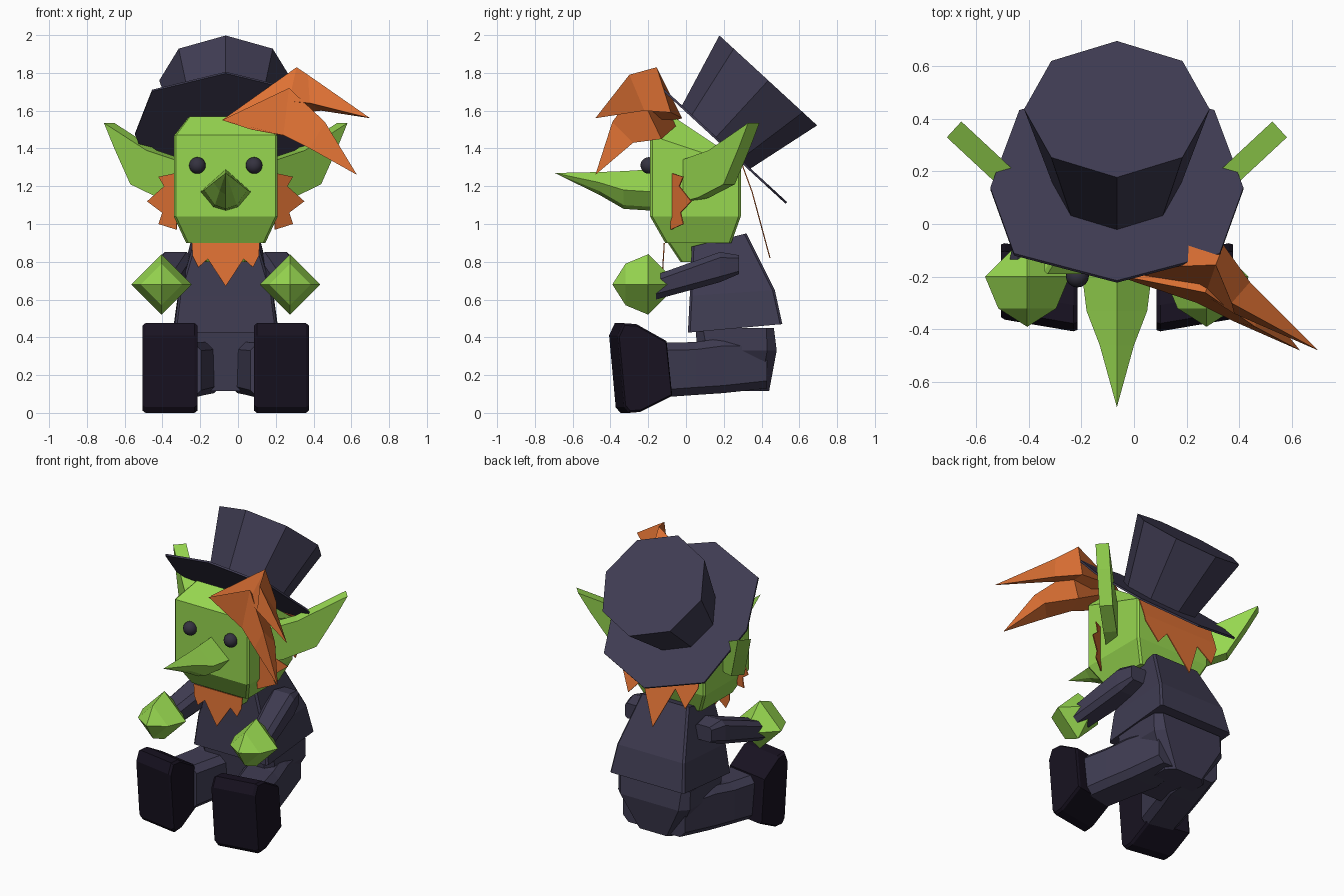
import bpy, bmesh, math
from mathutils import Vector

if "Cube" in bpy.data.objects:
    bpy.data.objects.remove(bpy.data.objects["Cube"])

CX = -0.065  # symmetry plane of the figure


def material(name, rgb):
    m = bpy.data.materials.new(name)
    m.diffuse_color = (*rgb, 1)
    m.use_nodes = True
    m.node_tree.nodes["Principled BSDF"].inputs["Base Color"].default_value = m.diffuse_color
    return m


GREEN = material("green skin", (0.31, 0.68, 0.08))
ORANGE = material("orange hair", (0.75, 0.17, 0.035))
CLOTH = material("dark cloth", (0.05, 0.045, 0.085))
BOOT = material("boot leather", (0.009, 0.006, 0.015))
EYE = material("eye", (0.035, 0.032, 0.05))


def build(name, verts, faces, mat, mirror=False, thick=0):
    bm = bmesh.new()
    vs = [bm.verts.new(v) for v in verts]
    for f in faces:
        bm.faces.new([vs[i] for i in f])
    bmesh.ops.remove_doubles(bm, verts=bm.verts, dist=0.0005)
    bmesh.ops.recalc_face_normals(bm, faces=bm.faces)
    me = bpy.data.meshes.new(name)
    bm.to_mesh(me)
    bm.free()
    me.materials.append(mat)
    ob = bpy.data.objects.new(name, me)
    ob.location.x = CX
    bpy.context.collection.objects.link(ob)
    if thick:
        s = ob.modifiers.new("thickness", "SOLIDIFY")
        s.thickness, s.offset = thick, 0
    if mirror:
        ob.modifiers.new("mirror", "MIRROR").use_mirror_merge = False
    return ob


def loft(name, rings, mat, mirror=False):
    n, k = len(rings[0]), len(rings)
    verts = [p for r in rings for p in r]
    faces = [(a * n + i, a * n + (i + 1) % n, (a + 1) * n + (i + 1) % n, (a + 1) * n + i)
             for a in range(k - 1) for i in range(n)]
    for a in (0, k - 1):
        if len({tuple(p) for p in rings[a]}) > 1:
            faces.append(tuple(range(a * n, a * n + n)))
    return build(name, verts, faces, mat, mirror)


def chamfer(hx, hy, c):
    """Rectangle outline with cut corners."""
    a, b = hx - c, hy - c
    return [(a, -hy), (hx, -b), (hx, b), (a, hy), (-a, hy), (-hx, b), (-hx, -b), (-a, -hy)]


def level(z, hx, y0, y1, c=0.012, tilt=0):
    """Horizontal ring; tilt raises its back."""
    h = (y1 - y0) / 2
    return [(x, (y0 + y1) / 2 + y, z + tilt * (y + h) / (2 * h)) for x, y in chamfer(hx, h, c)]


def upright(y, cx, cz, hx, hz, c=0.03):
    """Ring facing along y."""
    return [(cx + x, y, cz + z) for x, z in chamfer(hx, hz, c)]


# head (top slopes down under the hat) and neck
loft("head", [level(0.90, 0.21, -0.11, 0.24), level(1.04, 0.275, -0.19, 0.29),
              level(1.47, 0.275, -0.19, 0.29, tilt=-0.16),
              level(1.57, 0.20, -0.07, 0.20, tilt=-0.18)], GREEN)
loft("neck", [level(0.80, 0.11, -0.03, 0.15), level(0.92, 0.17, -0.11, 0.2)], GREEN)

# eyes
bm = bmesh.new()
bmesh.ops.create_uvsphere(bm, u_segments=16, v_segments=10, radius=0.044)
for v in bm.verts:
    v.co += Vector((0.15, -0.197, 1.31))
me = bpy.data.meshes.new("eyes")
bm.to_mesh(me)
bm.free()
me.materials.append(EYE)
me.shade_smooth()
eyes = bpy.data.objects.new("eyes", me)
eyes.location.x = CX
bpy.context.collection.objects.link(eyes)
eyes.modifiers.new("mirror", "MIRROR")


# long nose, six sided, drooping underside
def nose_ring(y, top, mid, low, w):
    return [(0, y, top), (w, y, mid), (w * .5, y, low + .02), (0, y, low),
            (-w * .5, y, low + .02), (-w, y, mid)]


loft("nose", [nose_ring(-0.17, 1.29, 1.17, 1.07, 0.135), nose_ring(-0.33, 1.28, 1.18, 1.08, 0.115),
              nose_ring(-0.46, 1.275, 1.22, 1.155, 0.065), [(0, -0.695, 1.27)] * 6], GREEN)

# ears: slabs swept outward and back
ear = [(-.03, 1.33), (0.15, 1.39), (0.375, 1.535), (0.32, 1.40), (0.235, 1.21), (0.09, 1.14), (-.03, 1.11)]
loft("ears", [[(0.27 + s, -0.02 + s * 0.93, z) for s, z in ear],
              [(0.215 + s, 0.04 + s * 0.93, z) for s, z in ear]], GREEN, True)

# beard and sideburns: thin spiky sheets
half = [(0.18, 0.90), (0.175, 0.83), (0.145, 0.77), (0.095, 0.815)]
beard = half + [(0, 0.67)] + [(-x, z) for x, z in half[::-1]]
build("beard", [(x, -0.115 - (0.9 - z) * 0.06, z) for x, z in beard], [tuple(range(9))], ORANGE, thick=0.006)
burn = [(0.26, 1.27), (0.355, 1.25), (0.325, 1.20), (0.415, 1.12), (0.335, 1.06), (0.355, 1.0), (0.26, 0.97)]
build("sideburns", [(x, -0.08 + (x - 0.26) * 0.7, z) for x, z in burn],
      [tuple(range(7))], ORANGE, True, 0.006)

# hair hanging at the back
half = [(0.28, 1.12), (0.21, 0.98), (0.12, 1.08)]
tips = half + [(0, 0.82)] + [(-x, z) for x, z in half[::-1]]
n = len(tips)
verts = [(x, 0.295, 1.32) for x, z in tips] + [(x, 0.35, 1.17) for x, z in tips]
verts += [(x, 0.35 + (1.17 - z) * 0.27, z) for x, z in tips]
build("back_hair", verts, [(r * n + i, r * n + i + 1, r * n + n + i + 1, r * n + n + i)
                           for r in (0, 1) for i in range(n - 1)], ORANGE, thick=0.006)


# fringe: two big swept locks
def lock(name, rings, tip):
    loft(name, [[(x - CX, y, z) for x, y, z in r] for r in rings + [[tip] * 3]], ORANGE)


lock("upper_lock", [[(-0.085, -0.17, 1.55), (0.07, -0.20, 1.50), (0.12, -0.02, 1.56)],
                    [(0.31, -0.155, 1.83), (0.27, -0.27, 1.65), (0.34, -0.08, 1.59)],
                    [(0.37, -0.30, 1.79), (0.38, -0.34, 1.64), (0.44, -0.22, 1.60)]], (0.70, -0.48, 1.56))
lock("lower_lock", [[(-0.085, -0.19, 1.55), (0.07, -0.20, 1.50), (0.12, -0.04, 1.53)],
                    [(0.27, -0.26, 1.72), (0.24, -0.30, 1.47), (0.33, -0.13, 1.45)],
                    [(0.46, -0.39, 1.54), (0.38, -0.37, 1.40), (0.47, -0.28, 1.43)]], (0.63, -0.48, 1.26))


# tilted top hat: u across, v toward the front, w along the hat axis
def hat(u, v, w):
    return (u, 0.155 - 0.735 * v + 0.676 * w, 1.455 + 0.676 * v + 0.735 * w)


half = [(0.39, 0.37), (0.48, 0.03), (0.37, -0.37)]
brim = [(0, 0.51)] + half + [(0, -0.51)] + [(-u, v) for u, v in half[::-1]]
loft("hat_brim", [[hat(u, v, w) for u, v in brim] for w in (-0.004, 0.008)], CLOTH)


def hat_ring(r, w):
    return [hat(r * math.sin(i * math.pi / 4), r * math.cos(i * math.pi / 4), w) for i in range(8)]


loft("hat_crown", [hat_ring(0.245, 0.0), hat_ring(0.352, 0.415)], CLOTH)

# jacket, hips
loft("jacket", [level(0.425, 0.275, 0.01, 0.51, tilt=0.045), level(0.62, 0.25, 0.02, 0.47, tilt=0.03),
                level(0.88, 0.175, 0.03, 0.32, tilt=0.07)], CLOTH)
loft("hips", [level(0.115, 0.15, 0.08, 0.44, 0.05), level(0.33, 0.265, 0.06, 0.48, 0.05),
              level(0.45, 0.265, 0.05, 0.465, 0.04)], CLOTH)

# sleeves
loft("arms", [upright(0.28, 0.26, 0.785, 0.06, 0.05, 0.015), upright(0.18, 0.265, 0.772, 0.088, 0.08),
              upright(-0.16, 0.335, 0.665, 0.075, 0.065)], CLOTH, True)


# faceted diamond fists
def fist_ring(y, r):
    return [(0.34, y, 0.68 + r), (0.34 + r, y, 0.68), (0.34, y, 0.68 - r), (0.34 - r, y, 0.68)]


loft("fists", [fist_ring(-0.39, 0), fist_ring(-0.32, 0.11), fist_ring(-0.2, 0.16),
               fist_ring(-0.10, 0.06)], GREEN, True)

# legs
loft("legs", [upright(0.43, 0.13, 0.26, 0.10, 0.13, 0.04), upright(0.20, 0.155, 0.25, 0.135, 0.145, 0.04),
              upright(0.05, 0.20, 0.235, 0.13, 0.14, 0.04),
              upright(-0.16, 0.255, 0.225, 0.125, 0.145, 0.04)], CLOTH, True)

# boots: side profile lofted across, turned slightly outward
boot = [(-0.37, 0.475), (-0.30, 0.47), (-0.14, 0.38), (-0.11, 0.09), (-0.28, 0.005), (-0.34, 0),
        (-0.365, 0.03), (-0.40, 0.41)]


def boot_ring(x, s):
    return [(x, -0.235 + (y + 0.25) * s + (x - 0.295) * 0.17, 0.237 + (z - 0.237) * s) for y, z in boot]


loft("boots", [boot_ring(0.15, 0.95), boot_ring(0.165, 1), boot_ring(0.425, 1), boot_ring(0.44, 0.95)], BOOT, True)
